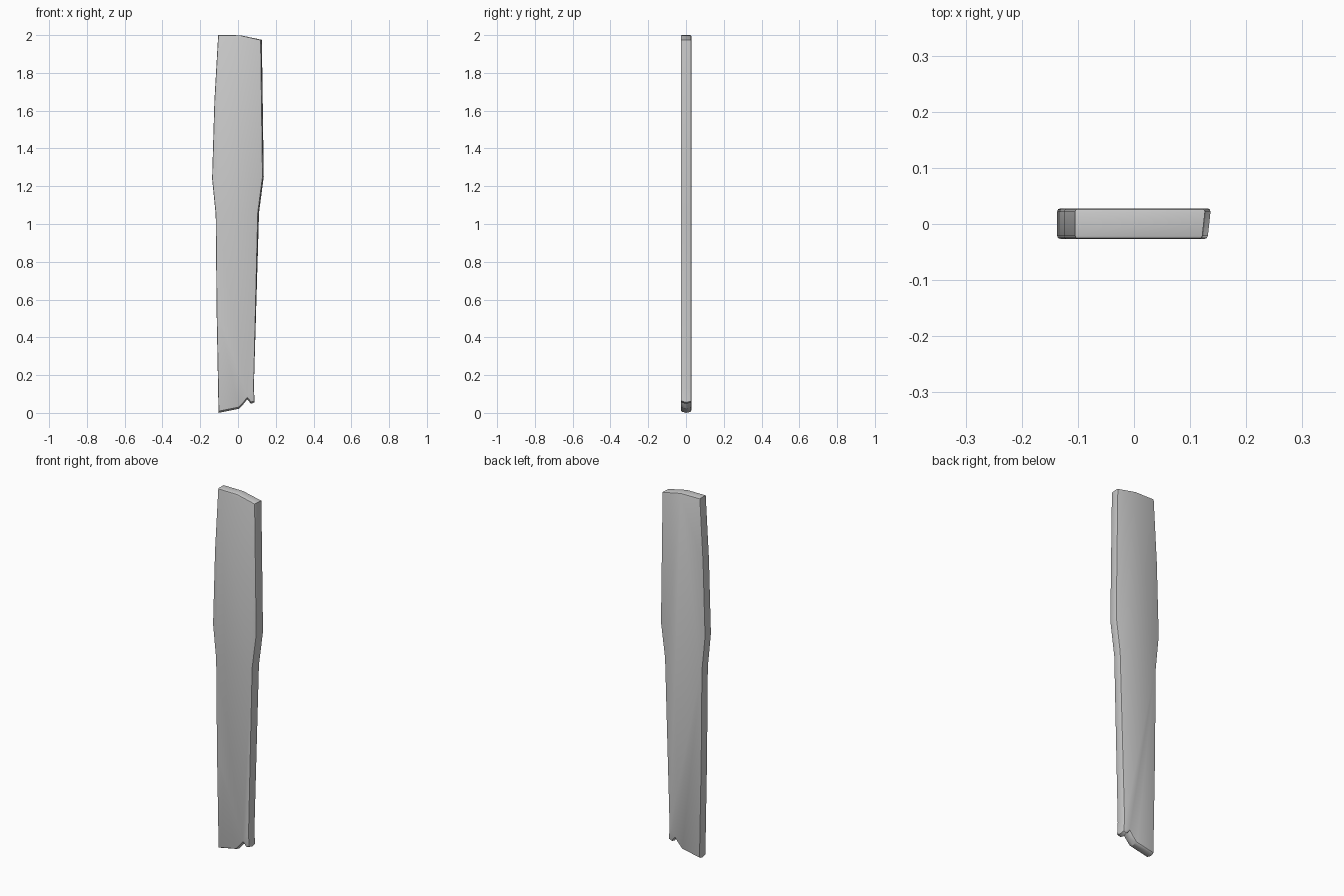
import bpy, bmesh

if "Cube" in bpy.data.objects:
    bpy.data.objects.remove(bpy.data.objects["Cube"])

# Outline of the worn plank seen from the front: (x, z), with the broken lower end first
outline = [(-0.103, 0.008), (0.006, 0.03), (0.03, 0.056), (0.049, 0.08), (0.069, 0.056),
           (0.088, 0.064), (0.084, 0.13), (0.106, 1.06), (0.131, 1.25), (0.121, 1.975),
           (0.013, 1.999), (-0.105, 2.0), (-0.125, 1.65), (-0.137, 1.24), (-0.118, 1.05),
           (-0.113, 0.53)]
BROKEN = 6  # number of points on the broken end


def ring(bm, y, flare, drop):
    """One copy of the outline; flare widens the right edge, drop lowers the broken end."""
    return [bm.verts.new((x + (flare if 6 < i < 10 else 0), y,
                          z - (drop if i < BROKEN else 0)))
            for i, (x, z) in enumerate(outline)]


bm = bmesh.new()
rings = [ring(bm, -0.027, 0, 0), ring(bm, 0.0, 0.003, 0.008), ring(bm, 0.028, 0.006, 0.002)]
n = len(outline)

# Broad front and back faces
front = bm.faces.new(rings[0])
back = bm.faces.new(rings[-1][::-1])

# Edge walls
for a, b in zip(rings, rings[1:]):
    for i in range(n):
        j = (i + 1) % n
        bm.faces.new((a[j], a[i], b[i], b[j]))
bmesh.ops.recalc_face_normals(bm, faces=bm.faces)

# Worn, rounded rims around both broad faces
bmesh.ops.bevel(bm, geom=list(front.edges) + list(back.edges), offset=0.006,
                segments=2, profile=0.5, affect='EDGES')

mesh = bpy.data.meshes.new("wooden_plank")
bm.to_mesh(mesh)
bm.free()
plank = bpy.data.objects.new("wooden_plank", mesh)
bpy.context.collection.objects.link(plank)

bpy.context.view_layer.objects.active = plank
plank.select_set(True)
bpy.ops.object.shade_smooth_by_angle(angle=0.6)
